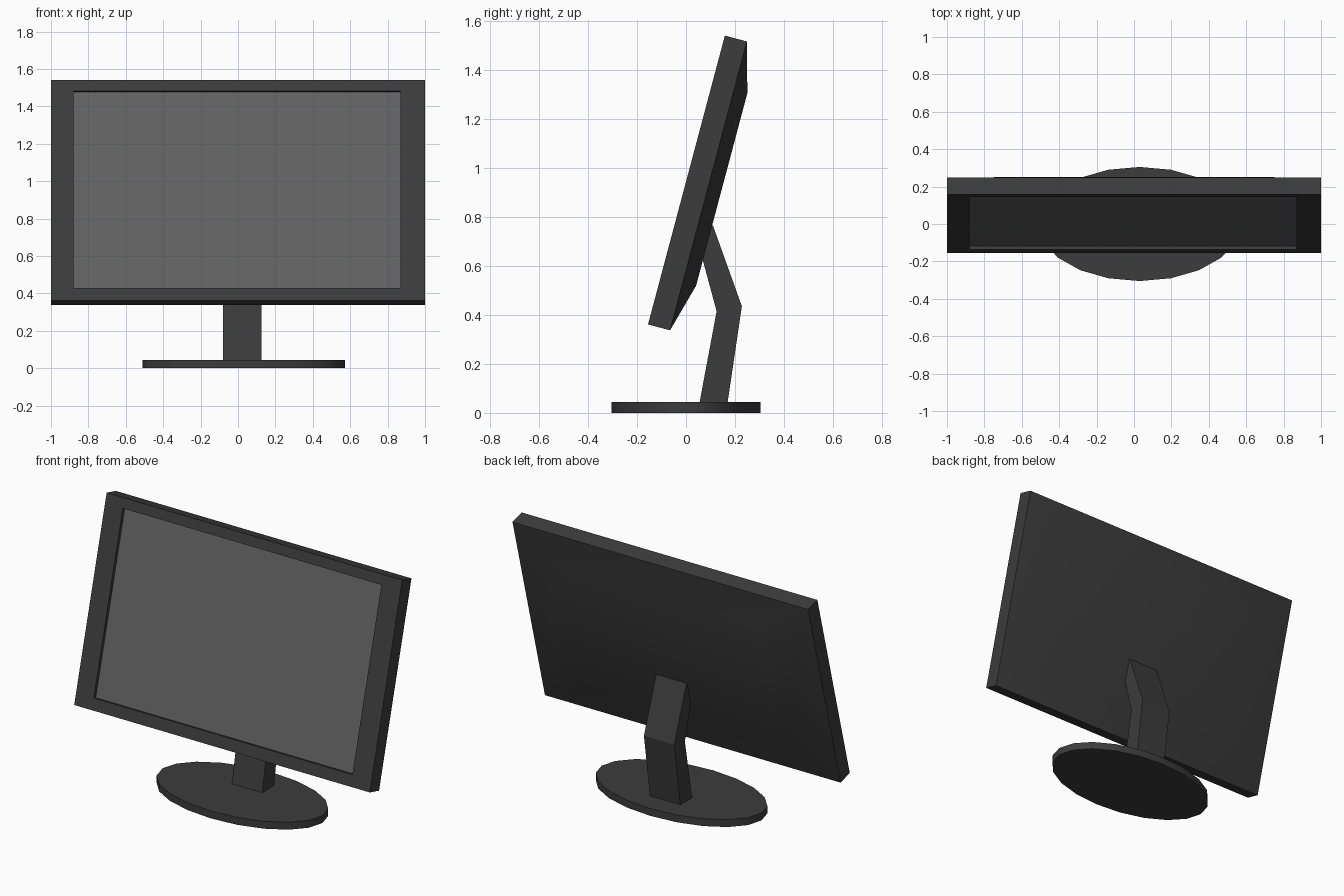
import bpy, bmesh, math

if "Cube" in bpy.data.objects:
    bpy.data.objects.remove(bpy.data.objects["Cube"])

TILT = math.radians(-14.9)


def material(name, v):
    m = bpy.data.materials.new(name)
    m.diffuse_color = (v, v, v, 1)
    m.use_nodes = True
    m.node_tree.nodes["Principled BSDF"].inputs["Base Color"].default_value = m.diffuse_color
    return m


def loft(name, rings, mat, cap_start=True, cap_end=True, smooth=None):
    """Join rings with equal point counts by quads, cap the ends."""
    bm = bmesh.new()
    loops = [[bm.verts.new(p) for p in r] for r in rings]
    n = len(loops[0])
    for a, b in zip(loops, loops[1:]):
        for i in range(n):
            j = (i + 1) % n
            bm.faces.new((a[i], a[j], b[j], b[i]))
    if cap_start:
        bm.faces.new(loops[0][::-1])
    if cap_end and len(loops) > 1:
        bm.faces.new(loops[-1])
    bmesh.ops.recalc_face_normals(bm, faces=bm.faces)
    me = bpy.data.meshes.new(name)
    bm.to_mesh(me)
    bm.free()
    me.materials.append(mat)
    ob = bpy.data.objects.new(name, me)
    bpy.context.collection.objects.link(ob)
    if smooth:
        bpy.ops.object.select_all(action='DESELECT')
        ob.select_set(True)
        bpy.context.view_layer.objects.active = ob
        bpy.ops.object.shade_smooth_by_angle(angle=math.radians(smooth))
    return ob


def rect(x0, x1, z0, z1, y):
    return [(x0, y, z0), (x1, y, z0), (x1, y, z1), (x0, y, z1)]


def tilt(ob):
    ob.location = (0, -0.155, 0.361)
    ob.rotation_euler.x = TILT


dark = material("dark_plastic", 0.045)
glass = material("screen_grey", 0.12)

# Casing: recess, bezel, sides and shallow bulged back
H = 1.22
opening = (-0.88, 0.87, 0.07, 1.16)
tilt(loft("casing", [
    rect(*opening, 0.02),
    rect(*opening, 0),
    rect(-1, 1, 0, H, 0),
    rect(-1, 1, 0, H, 0.093),
    rect(-0.667, 0.667, H / 6, H * 5 / 6, 0.149),
], dark, cap_start=False, smooth=30))

# Screen at the bottom of the recess, facing -y
screen = loft("screen", [rect(*opening, 0.02)], glass)
if screen.data.polygons[0].normal.y > 0:
    screen.data.flip_normals()
tilt(screen)

# Bent stand: side profile swept across its width
profile = [(0.053, 0.03), (0.168, 0.03), (0.228, 0.435), (0.11, 0.765),
           (0.09, 0.77), (0.06, 0.655), (0.125, 0.415)]
loft("stand", [[(x, y, z) for y, z in profile] for x in (-0.08, 0.125)], dark)

# Oval foot
SIDES = 20
angles = [2 * math.pi * i / SIDES for i in range(SIDES)]
loft("base", [[(0.03 + 0.541 * math.cos(a), 0.305 * math.sin(a), z) for a in angles]
              for z in (0, 0.045)], dark, smooth=40)
